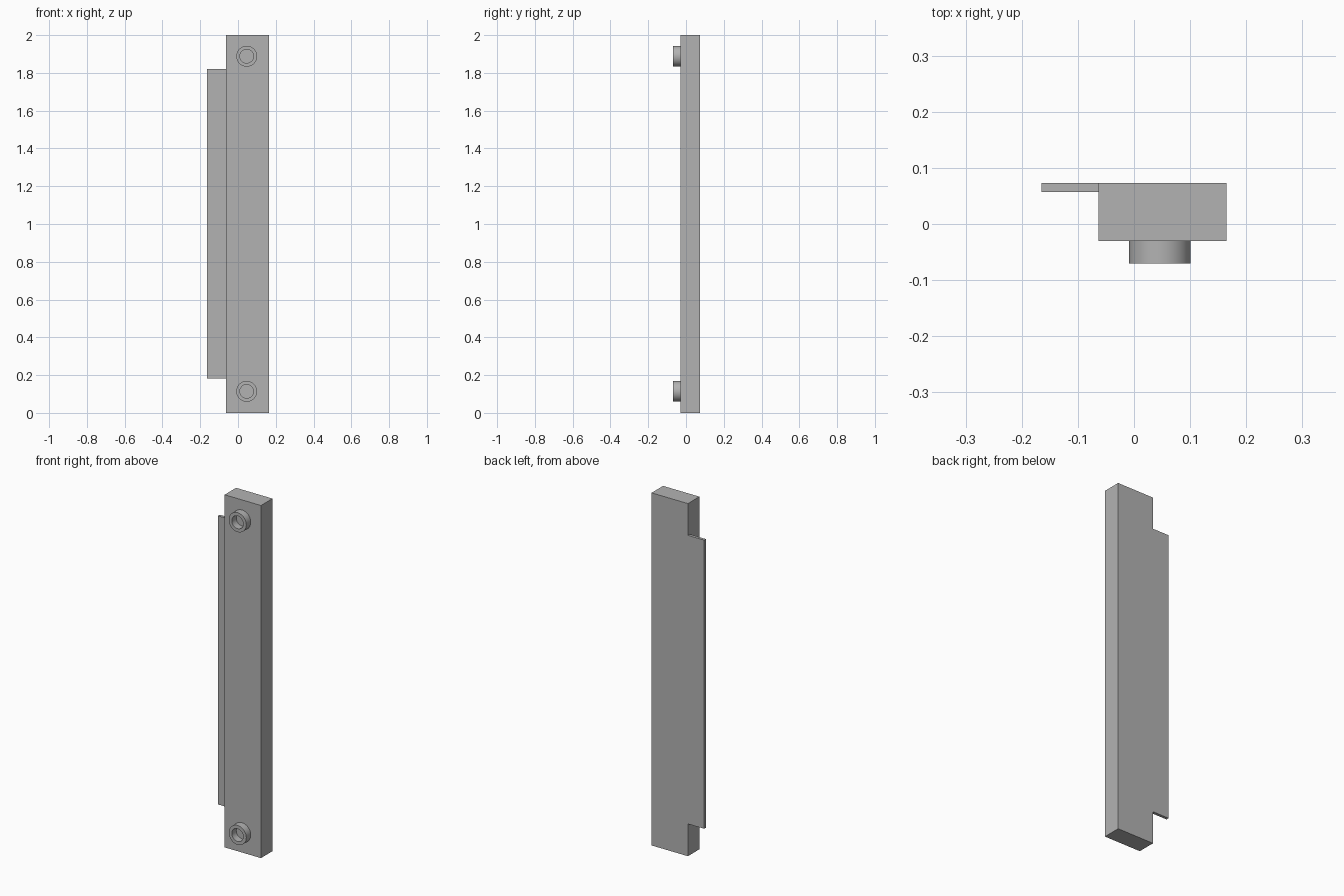
import bpy
import bmesh
import math
from mathutils import Matrix, Vector

cube = bpy.data.objects.get("Cube")
if cube:
    bpy.data.objects.remove(cube, do_unlink=True)

# Single grey material
GREY = (0.45, 0.45, 0.45, 1)
grey = bpy.data.materials.new("plain grey")
grey.use_nodes = True
grey.diffuse_color = GREY
grey.node_tree.nodes["Principled BSDF"].inputs["Base Color"].default_value = GREY

BODY_FRONT, BODY_BACK = -0.03, 0.073
BODY_RIGHT, BODY_LEFT = -0.063, 0.165
STUD_X, STUD_FRONT = 0.046, -0.07
OUTER, INNER = 0.055, 0.036


def add_object(name, bm):
    bmesh.ops.recalc_face_normals(bm, faces=bm.faces)
    mesh = bpy.data.meshes.new(name)
    bm.to_mesh(mesh)
    bm.free()
    mesh.materials.append(grey)
    obj = bpy.data.objects.new(name, mesh)
    bpy.context.collection.objects.link(obj)
    return obj


def box(name, low, high):
    low, high = Vector(low), Vector(high)
    bm = bmesh.new()
    place = Matrix.Translation((low + high) / 2) @ Matrix.Diagonal((*(high - low), 1))
    bmesh.ops.create_cube(bm, size=1, matrix=place)
    return add_object(name, bm)


def hollow_stud(name, z):
    # Ring profile revolved about the front-back axis
    bm = bmesh.new()
    profile = [(OUTER, BODY_FRONT), (OUTER, STUD_FRONT),
               (INNER, STUD_FRONT), (INNER, BODY_FRONT)]
    verts = [bm.verts.new((STUD_X + r, y, z)) for r, y in profile]
    edges = [bm.edges.new(pair) for pair in zip(verts, verts[1:])]
    bmesh.ops.spin(bm, geom=verts + edges, cent=(STUD_X, 0, z), axis=(0, 1, 0),
                   angle=math.tau, steps=48, use_merge=True)
    bmesh.ops.remove_doubles(bm, verts=bm.verts, dist=0.0001)
    obj = add_object(name, bm)
    bpy.ops.object.select_all(action="DESELECT")
    obj.select_set(True)
    bpy.context.view_layer.objects.active = obj
    bpy.ops.object.shade_smooth_by_angle(angle=math.radians(35))


# Upright bar and the thin flange flush with its back
box("upright_bar", (BODY_RIGHT, BODY_FRONT, 0), (BODY_LEFT, BODY_BACK, 2))
box("side_flange", (-0.165, 0.057, 0.183), (BODY_RIGHT, BODY_BACK, 1.82))

# Hollow studs near both ends
for label, height in (("lower", 0.114), ("upper", 1.888)):
    hollow_stud(label + "_stud", height)
